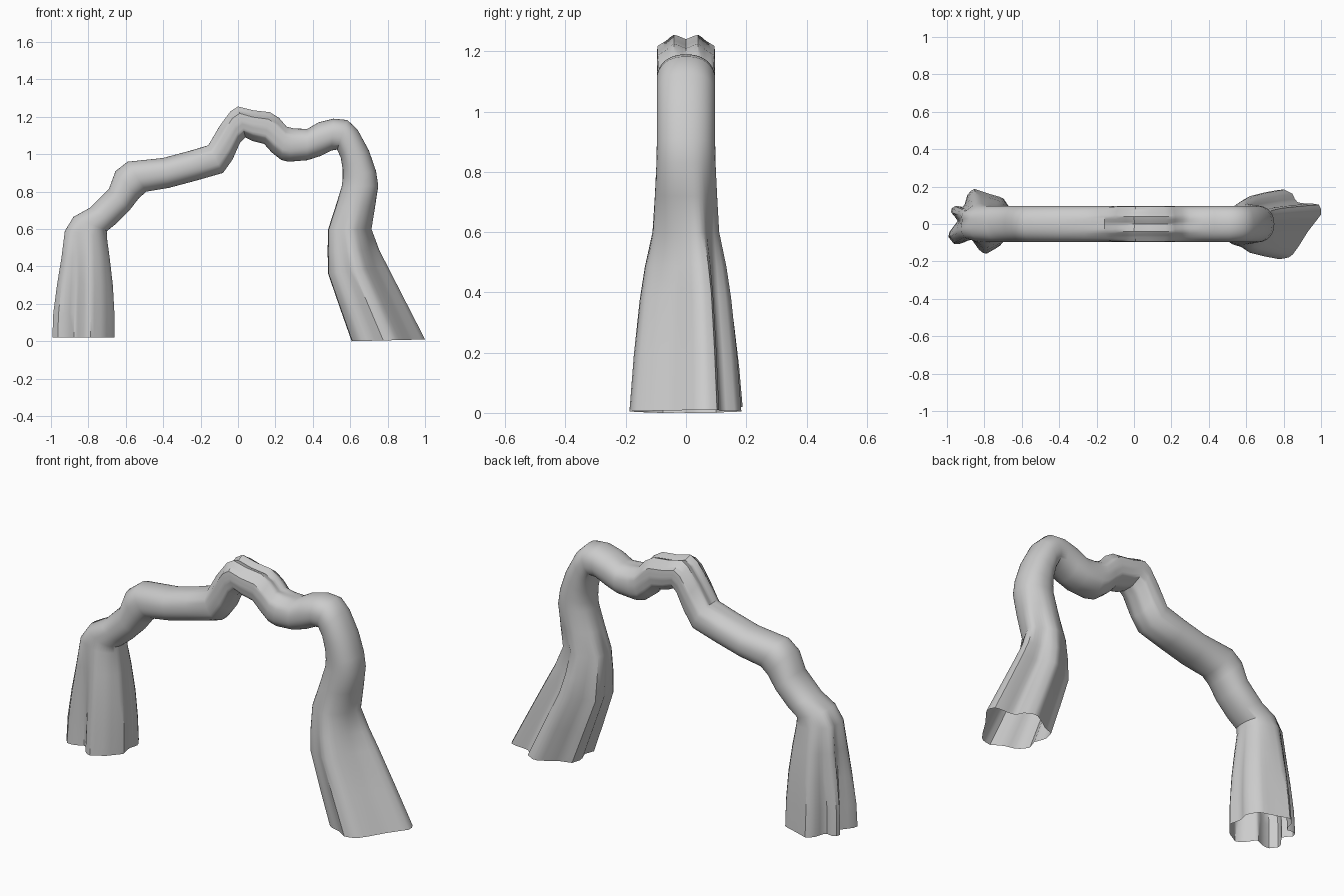
import bpy, bmesh, math
from mathutils import Vector

if "Cube" in bpy.data.objects:
    bpy.data.objects.remove(bpy.data.objects["Cube"])

N = 48
ANGLES = [2 * math.pi * i / N for i in range(N)]


def radial(points):
    """Turn (u, v) outline points into radii sampled at the ring angles."""
    pol = sorted((math.atan2(v, u) % (2 * math.pi), math.hypot(u, v)) for u, v in points)
    first, last = pol[0], pol[-1]
    pol = [(last[0] - 2 * math.pi, last[1])] + pol + [(first[0] + 2 * math.pi, first[1])]
    out = []
    for a in ANGLES:
        for (a0, r0), (a1, r1) in zip(pol, pol[1:]):
            if a0 <= a <= a1:
                t = (a - a0) / max(a1 - a0, 1e-6)
                # straight chord between the two outline points
                x0, y0 = r0 * math.cos(a0), r0 * math.sin(a0)
                dx, dy = r1 * math.cos(a1) - x0, r1 * math.sin(a1) - y0
                den = dx * math.sin(a) - dy * math.cos(a)
                if abs(den) > 1e-6:
                    t = (y0 * math.cos(a) - x0 * math.sin(a)) / den
                out.append(math.hypot(x0 + t * dx, y0 + t * dy))
                break
    return out


# Fluted foot outlines as seen from above (x, y)
left_foot = [(-1, -.06), (-.96, -.11), (-.92, -.105), (-.87, -.08), (-.82, -.15), (-.79, -.16),
             (-.72, -.12), (-.66, -.05), (-.675, .02), (-.66, .08), (-.70, .14), (-.77, .16),
             (-.86, .19), (-.89, .16), (-.91, .09), (-.97, .10), (-.98, .06), (-.94, .02)]
right_foot = [(1, .05), (1, .10), (.96, .11), (.90, .11), (.865, .12), (.85, .16), (.79, .19),
              (.72, .15), (.68, .12), (.62, .10), (.605, .04), (.63, -.02), (.61, -.08),
              (.65, -.13), (.72, -.15), (.78, -.19), (.84, -.175), (.88, -.12), (.93, -.04)]
LEFT = radial([(-(x + .83) / .17, y / .175) for x, y in left_foot])
RIGHT = radial([((x - .8025) / .1975, y / .19) for x, y in right_foot])
# Grooved crest of the arch and the plain round tube
CREST = radial([(.82, 0), (1, .35), (1, .45), (.78, .65), (.55, .98), (0, 1), (-.55, .9), (-1, .35),
                (-1, -.35), (-.55, -.9), (0, -1), (.55, -.98), (.78, -.65), (1, -.45), (1, -.35)])
ROUND = [(abs(math.cos(a)) ** 2.25 + abs(math.sin(a)) ** 2.25) ** (-1 / 2.25) for a in ANGLES]

# Legs: outer x, z, inner x, z, half depth, flute strength
left_leg = [(-1, .02, -.66, .02, .175, 1), (-.995, .15, -.66, .15, .165, .95),
            (-.975, .30, -.668, .30, .15, .8), (-.95, .45, -.685, .45, .13, .55),
            (-.93, .59, -.70, .56, .108, .25)]
right_leg = [(.75, .83, .555, .83, .098, 0), (.735, .72, .52, .72, .104, .2),
             (.715, .60, .48, .60, .112, .5), (.755, .49, .477, .48, .138, .85),
             (.80, .40, .48, .36, .155, 1), (.90, .205, .54, .185, .175, 1),
             (1, .01, .605, 0, .19, 1)]
# Bridge: outer x, z, inner x, z
bridge = [(-.88, .665, -.70, .59), (-.79, .715, -.65, .63), (-.69, .815, -.58, .70),
          (-.655, .91, -.53, .765), (-.59, .96, -.49, .80), (-.40, .98, -.37, .82),
          (-.27, 1.015, -.22, .86), (-.16, 1.05, -.08, .90), (-.10, 1.15, -.03, .97),
          (-.04, 1.23, .01, 1.06), (0, 1.255, .04, 1.09), (.08, 1.235, .08, 1.07),
          (.17, 1.225, .14, 1.055), (.22, 1.195, .18, 1.01), (.26, 1.15, .23, .97),
          (.30, 1.14, .27, .96), (.37, 1.135, .37, .968), (.43, 1.17, .44, .99),
          (.51, 1.19, .50, 1.02), (.585, 1.183, .53, 1.025), (.64, 1.13, .55, .98),
          (.70, 1.02, .56, .92), (.738, .91, .56, .87)]


def crest_weight(x):
    return max(0, min(1, (x + .2) / .12, (.32 - x) / .12))


rings = [(s[:5], LEFT, s[5]) for s in left_leg]
rings += [((*s, .097), CREST, crest_weight(s[0])) for s in bridge]
rings += [(s[:5], RIGHT, s[5]) for s in right_leg]

# Sweep one open-ended shell through all rings
bm = bmesh.new()
loops = []
for (ox, oz, ix, iz, hy), shape, w in rings:
    mid = Vector(((ox + ix) / 2, 0, (oz + iz) / 2))
    out = Vector((ox, 0, oz)) - mid
    loop = []
    for a, r0, r1 in zip(ANGLES, ROUND, shape):
        r = r0 + (r1 - r0) * w
        loop.append(bm.verts.new(mid + out * r * math.cos(a) + Vector((0, hy * r * math.sin(a), 0))))
    loops.append(loop)
for A, B in zip(loops, loops[1:]):
    for i in range(N):
        j = (i + 1) % N
        bm.faces.new((A[i], A[j], B[j], B[i]))
bmesh.ops.recalc_face_normals(bm, faces=bm.faces)
mesh = bpy.data.meshes.new("rock_arch")
bm.to_mesh(mesh)
bm.free()
arch = bpy.data.objects.new("rock_arch", mesh)
bpy.context.collection.objects.link(arch)
bpy.context.view_layer.objects.active = arch
arch.select_set(True)
bpy.ops.object.shade_smooth_by_angle(angle=math.radians(40))
